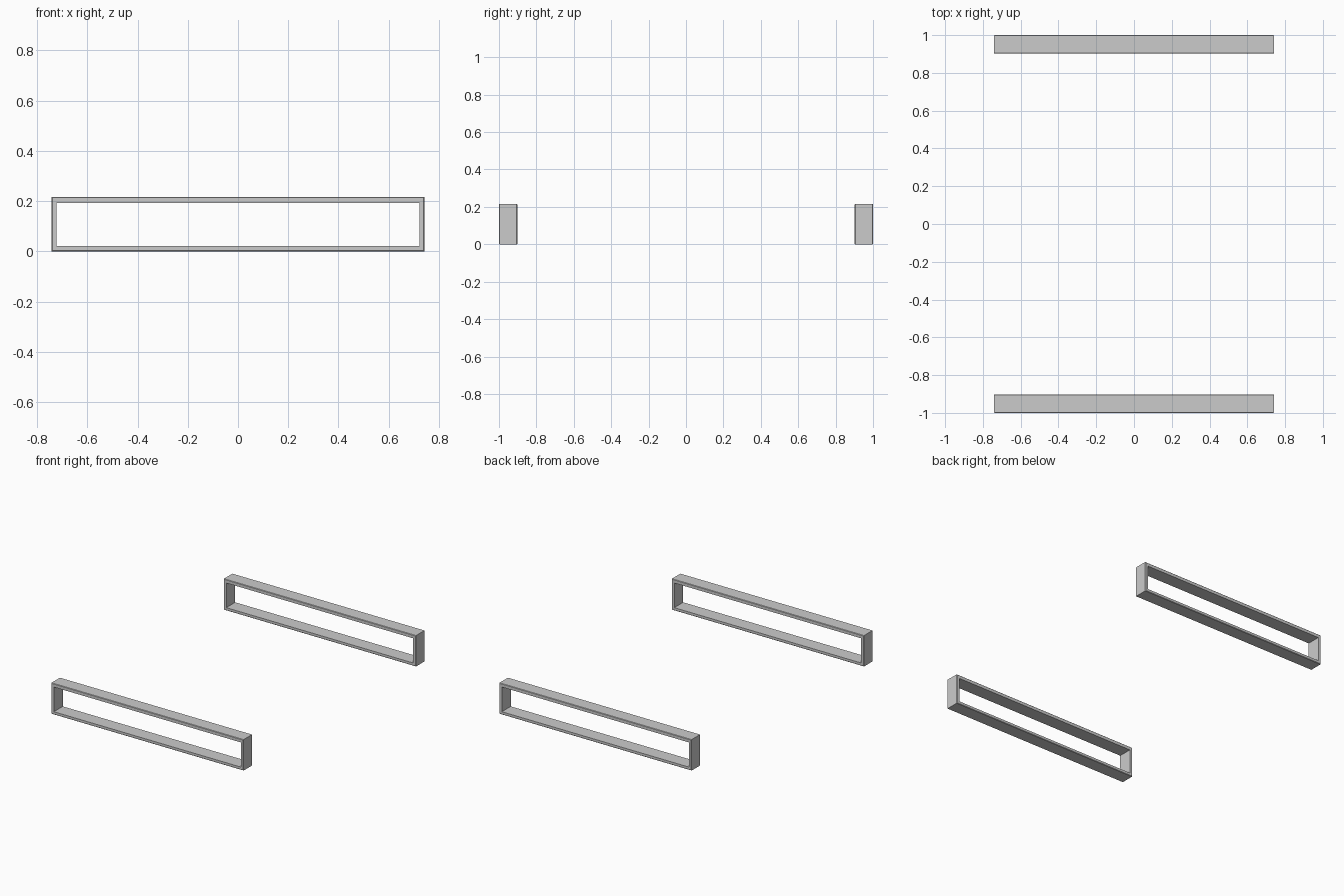
import bpy, bmesh

if "Cube" in bpy.data.objects:
    bpy.data.objects.remove(bpy.data.objects["Cube"])

W, H = 0.742, 0.216          # half width, height
Y0, Y1 = 0.902, 1.0          # depth range of each frame


def rect(x, z0, z1):
    return [(-x, z0), (x, z0), (x, z1), (-x, z1)]


def frame(name, ya, yb):
    # closed rectangular tube: outer wall, chamfered rims, inner wall
    loops = [(rect(W, 0, H), ya + 0.003), (rect(W - 0.003, 0.003, H - 0.003), ya),
             (rect(0.722, 0.02, 0.192), ya), (rect(0.722, 0.02, 0.192), yb),
             (rect(W - 0.003, 0.003, H - 0.003), yb), (rect(W, 0, H), yb - 0.003)]
    bm = bmesh.new()
    rings = [[bm.verts.new((x, y, z)) for x, z in pts] for pts, y in loops]
    for i, a in enumerate(rings):
        b = rings[(i + 1) % len(rings)]
        for k in range(4):
            n = (k + 1) % 4
            bm.faces.new((a[k], a[n], b[n], b[k]))
    bmesh.ops.recalc_face_normals(bm, faces=bm.faces)
    mesh = bpy.data.meshes.new(name)
    bm.to_mesh(mesh)
    bm.free()
    bpy.context.collection.objects.link(bpy.data.objects.new(name, mesh))


frame("front_frame", -Y1, -Y0)
frame("back_frame", Y0, Y1)
